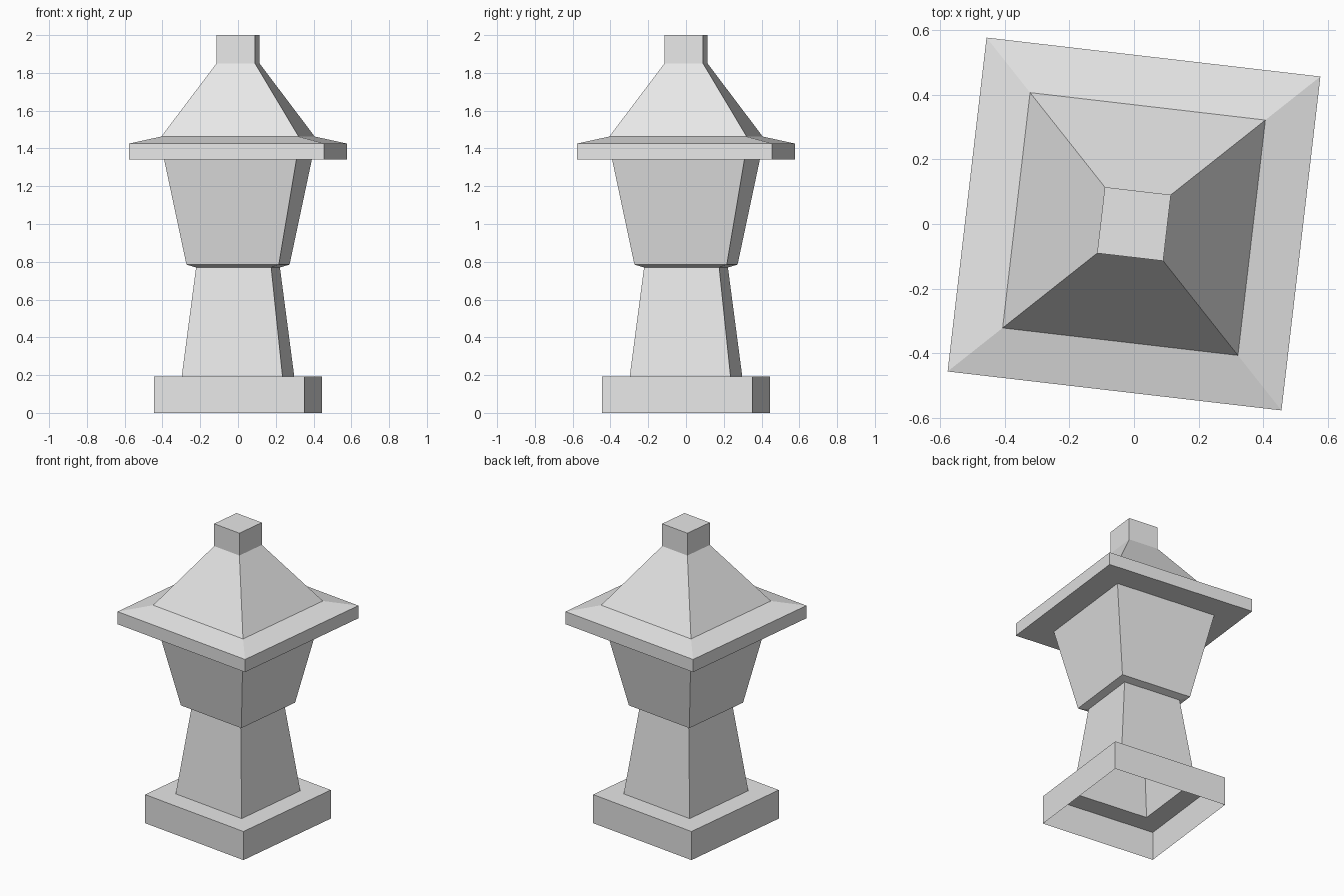
import bpy
import bmesh
from math import sin, cos, pi, radians

cube = bpy.data.objects.get("Cube")
if cube:
    bpy.data.objects.remove(cube, do_unlink=True)

TURN = radians(38.35)   # direction of the first corner: the lantern is slightly turned

stone = bpy.data.materials.new("pale grey stone")
stone.use_nodes = True
stone.diffuse_color = (0.8, 0.8, 0.8, 1)
stone.node_tree.nodes["Principled BSDF"].inputs["Base Color"].default_value = (0.8, 0.8, 0.8, 1)


def square_shell(name, profile, cap=False):
    """Four-sided hollow shell from (reach along x, height) points, bottom to top."""
    bm = bmesh.new()
    rings = []
    for reach, z in profile:
        r = reach / cos(TURN)
        rings.append([bm.verts.new((r * cos(TURN + i * pi / 2), r * sin(TURN + i * pi / 2), z))
                      for i in range(4)])
    for low, high in zip(rings, rings[1:]):
        for i in range(4):
            j = (i + 1) % 4
            bm.faces.new((low[i], low[j], high[j], high[i]))
    if cap:
        bm.faces.new(rings[-1])
    mesh = bpy.data.meshes.new(name)
    bm.to_mesh(mesh)
    bm.free()
    mesh.materials.append(stone)
    obj = bpy.data.objects.new(name, mesh)
    bpy.context.collection.objects.link(obj)


# Plinth, open underneath, with a ledge reaching in to the shaft
square_shell("plinth", [(0.444, 0), (0.444, 0.192), (0.298, 0.192)])

# Tapered shaft
square_shell("shaft", [(0.298, 0.192), (0.222, 0.77)])

# Flared lamp housing with a small bevelled lip below
square_shell("lamp_housing", [(0.222, 0.77), (0.273, 0.785), (0.391, 1.341)])

# Roof: flat underside, eaves, shallow skirt and steep upper slope
square_shell("roof", [(0.391, 1.341), (0.576, 1.341), (0.576, 1.426),
                      (0.406, 1.463), (0.114, 1.85)])

# Square finial
square_shell("finial", [(0.114, 1.85), (0.114, 2)], cap=True)
